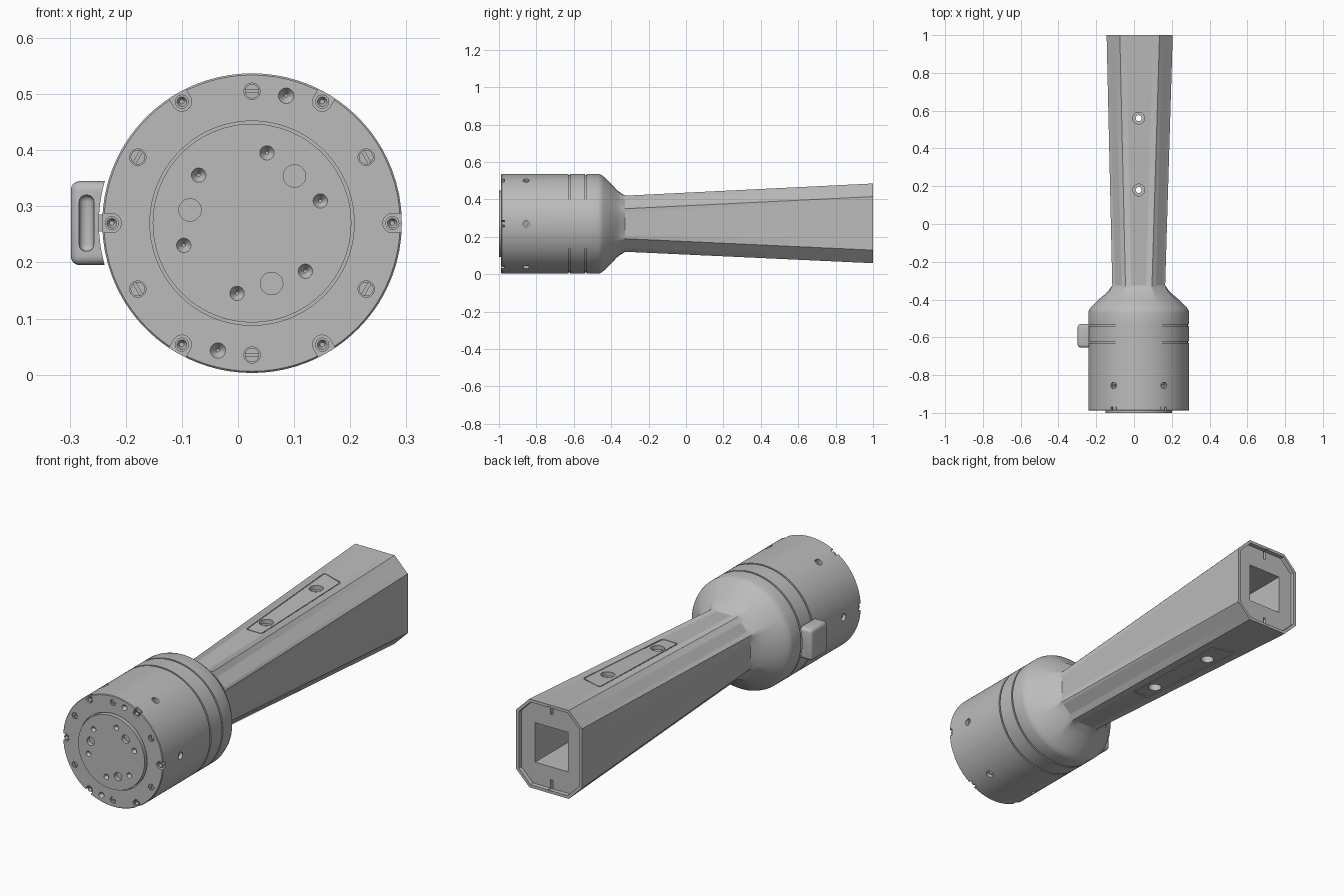
import bpy, bmesh
from math import sin, cos, atan2, radians, pi
from mathutils import Matrix, Vector

if "Cube" in bpy.data.objects:
    bpy.data.objects.remove(bpy.data.objects["Cube"])

grey = bpy.data.materials.new("machined grey")
grey.diffuse_color = (0.5, 0.5, 0.5, 1)
grey.use_nodes = True
grey.node_tree.nodes["Principled BSDF"].inputs["Base Color"].default_value = (0.5, 0.5, 0.5, 1)

CX, CZ = 0.025, 0.27          # drum axis
FRONT, BOSS, NECK, R = -0.988, -1.0, -0.325, 0.267
parts = []


def finish(name, bm, keep=True):
    bmesh.ops.recalc_face_normals(bm, faces=bm.faces)
    mesh = bpy.data.meshes.new(name)
    bm.to_mesh(mesh)
    bm.free()
    mesh.materials.append(grey)
    ob = bpy.data.objects.new(name, mesh)
    bpy.context.collection.objects.link(ob)
    ob.hide_render = not keep
    if keep:
        parts.append(ob)
    return ob


def rod(name, a, b, r1, r2=None, keep=False, sides=32):
    a, b = Vector(a), Vector(b)
    bm = bmesh.new()
    m = Matrix.Translation((a + b) / 2) @ (b - a).to_track_quat('Z', 'Y').to_matrix().to_4x4()
    bmesh.ops.create_cone(bm, cap_ends=True, segments=sides, radius1=r1,
                          radius2=r1 if r2 is None else r2, depth=(b - a).length, matrix=m)
    return finish(name, bm, keep)


def box(name, centre, size, turn=0, bevel=0, keep=False):
    bm = bmesh.new()
    m = Matrix.Translation(centre) @ Matrix.Rotation(-turn, 4, 'Y') @ Matrix.Diagonal((*size, 1))
    bmesh.ops.create_cube(bm, size=1, matrix=m)
    if bevel:
        bmesh.ops.bevel(bm, geom=bm.edges[:], offset=bevel, segments=4, profile=0.5, affect='EDGES')
    return finish(name, bm, keep)


def cut(targets, cutters):
    for cutter in cutters:
        for ob in targets:
            mod = ob.modifiers.new("cut", 'BOOLEAN')
            mod.operation, mod.solver, mod.object = 'DIFFERENCE', 'EXACT', cutter
            bpy.context.view_layer.objects.active = ob
            bpy.ops.object.modifier_apply(modifier=mod.name)
        bpy.data.objects.remove(cutter)


def polar(r, ang, y):
    return Vector((CX + r * cos(ang), y, CZ + r * sin(ang)))


def octagon(y, inset=0, n=12):
    """Points around the tapered shaft, n along each of its eight sides."""
    t = max(0, (y - NECK) / (1 - NECK))
    hx, hz = 0.14 + 0.035 * t - inset, 0.15 + 0.063 * t - inset
    c = 0.07 - inset * 0.58
    corners = [(hx, hz - c), (hx - c, hz), (c - hx, hz), (-hx, hz - c),
               (-hx, c - hz), (c - hx, -hz), (hx - c, -hz), (hx, c - hz)]
    out = []
    for i, a in enumerate(corners):
        a, b = Vector(a), Vector(corners[(i + 1) % 8])
        out += [a.lerp(b, k / n) for k in range(n)]
    return out, Vector((CX + 0.005 * t, CZ + 0.002 * t))


def section(y, r, blend, inset=0):
    pts, mid = octagon(y, inset)
    ring = []
    for p in pts:
        q = (p.normalized() * r).lerp(p, blend) + mid
        ring.append((q.x, y, q.y))
    return ring


def loft(name, sections, keep=True):
    bm = bmesh.new()
    rings = [[bm.verts.new(p) for p in s] for s in sections]
    for a, b in zip(rings, rings[1:]):
        for i in range(len(a)):
            j = (i + 1) % len(a)
            bm.faces.new((a[i], a[j], b[j], b[i]))
    bm.faces.new(rings[0])
    bm.faces.new(rings[-1])
    return finish(name, bm, keep)


# Drum with two grooves, shoulder and tapered octagonal shaft
profile = [(FRONT, R - 0.003, 0), (FRONT + 0.003, R, 0)]
for g in (-0.625, -0.535):
    profile += [(g - 0.004, R, 0), (g - 0.004, R - 0.007, 0), (g + 0.004, R - 0.007, 0), (g + 0.004, R, 0)]
profile += [(-0.468, R, 0), (-0.455, 0.263, 0), (-0.44, 0.252, 0), (-0.4, 0.225, 0.15),
            (-0.37, 0.206, 0.45), (-0.35, 0.21, 0.75), (NECK, R, 1), (1, R, 1)]
body = loft("drum_and_shaft", [section(*p) for p in profile])

# Front boss in its ring recess
cut([body], [rod("c", (CX, -1.1, CZ), (CX, FRONT + 0.012, CZ), 0.182, sides=96)])
boss = rod("front_boss", (CX, BOSS, CZ), (CX, FRONT + 0.03, CZ), 0.177, keep=True, sides=96)
for k in range(6):
    a = radians(18 + 60 * k)
    cut([boss], [rod("c", polar(0.128, a, BOSS - 0.001), polar(0.128, a, BOSS + 0.014), 0.0135, 0.003)])
for k in range(3):
    a = radians(48 + 120 * k)
    cut([boss], [rod("c", polar(0.113, a, BOSS - 0.01), polar(0.113, a, BOSS + 0.02), 0.02)])

# Rim details, repeated six times around the axis
for k in range(6):
    a = k * pi / 3
    # notch with a countersunk screw
    cut([body], [box("c", polar(0.275, a, FRONT), (0.05, 0.036, 0.034), a),
                 rod("c", polar(0.25, a, FRONT - 0.01), polar(0.25, a, FRONT + 0.018), 0.017)])
    head = rod("notch_screw", polar(0.25, a, FRONT + 0.004), polar(0.25, a, FRONT + 0.024), 0.0125, keep=True)
    cut([head], [rod("c", polar(0.25, a, FRONT + 0.003), polar(0.25, a, FRONT + 0.014), 0.009, 0.004)])
    # radial side hole
    y = -0.855
    cut([body], [rod("c", polar(0.3, a, y), polar(0.25, a, y), 0.017),
                 rod("c", polar(0.26, a, y), polar(0.225, a, y), 0.009)])
    # slotted screw
    a += pi / 6
    cut([body], [rod("c", polar(0.235, a, FRONT - 0.01), polar(0.235, a, FRONT + 0.015), 0.0145)])
    head = rod("slotted_screw", polar(0.235, a, FRONT + 0.001), polar(0.235, a, FRONT + 0.02), 0.0128, keep=True)
    cut([head], [box("c", polar(0.235, a, FRONT), (0.005, 0.016, 0.04), a)])

# Two conical dimples on the rim face
for a in (radians(75), radians(255)):
    cut([body], [rod("c", polar(0.235, a, FRONT - 0.001), polar(0.235, a, FRONT + 0.015), 0.0145, 0.003)])

# Shaft end: recessed face, key slots and square channel
cut([body], [loft("c", [section(0.98, R, 1, 0.014), section(1.05, R, 1, 0.014)], keep=False)])
for s in (1, -1):
    cut([body], [box("c", (0.03, 0.99, 0.272 + s * 0.18), (0.014, 0.06, 0.045))])
cut([body], [box("c", (0.03, 0.4, 0.272), (0.176, 1.4, 0.19))])


def slab(name, side, out, depth, shrink, keep):
    """Rounded plate outline following the sloped shaft face."""
    bm = bmesh.new()
    corners = [(-0.015, 0.08), (0.07, 0.08), (0.085, 0.665), (-0.03, 0.70)]
    rings = []
    for h in (out, -depth):
        ring = []
        for x, y in corners:
            x += shrink if x < CX else -shrink
            y += shrink if y < 0.4 else -shrink
            t = (y - NECK) / (1 - NECK)
            z = CZ + 0.002 * t + side * (0.15 + 0.063 * t + h)
            ring.append(bm.verts.new((x, y, z)))
        rings.append(ring)
        bm.faces.new(ring)
    uprights = []
    for i in range(4):
        j = (i + 1) % 4
        bm.faces.new((rings[0][i], rings[0][j], rings[1][j], rings[1][i]))
        uprights.append(bm.edges.get((rings[0][i], rings[1][i])))
    bmesh.ops.bevel(bm, geom=uprights, offset=0.012, segments=4, profile=0.5, affect='EDGES')
    return finish(name, bm, keep)


# Inlaid plates above and below, with bolt holes through both
plates = []
for side, word in ((1, "top"), (-1, "bottom")):
    cut([body], [slab("c", side, 0.02, 0.007, 0, False)])
    plates.append(slab(word + "_plate", side, 0, 0.009, 0.004, True))
for y, top in ((0.18, 0.445), (0.56, 0.463)):
    cut([body, plates[0]], [rod("c", (CX, y, 0.3), (CX, y, 0.6), 0.016),
                            rod("c", (CX, y, top - 0.02), (CX, y, 0.6), 0.031)])
    cut([body, plates[1]], [rod("c", (CX, y, 0.25), (CX, y, -0.1), 0.03)])

# Side grip with a hollowed front, held by a small neck
grip = box("side_grip", (-0.26, -0.592, 0.27), (0.076, 0.125, 0.15), bevel=0.016, keep=True)
cut([grip], [rod("c", (CX, -0.8, CZ), (CX, -0.4, CZ), 0.273, sides=96),
             box("c", (-0.27, -0.66, 0.27), (0.026, 0.05, 0.1), bevel=0.012)])
box("grip_neck", (-0.247, -0.592, 0.27), (0.03, 0.06, 0.03), keep=True)

# Smooth round surfaces while keeping edges sharp
bpy.ops.object.select_all(action='DESELECT')
for ob in parts:
    ob.select_set(True)
bpy.context.view_layer.objects.active = body
bpy.ops.object.shade_smooth_by_angle(angle=radians(30))
